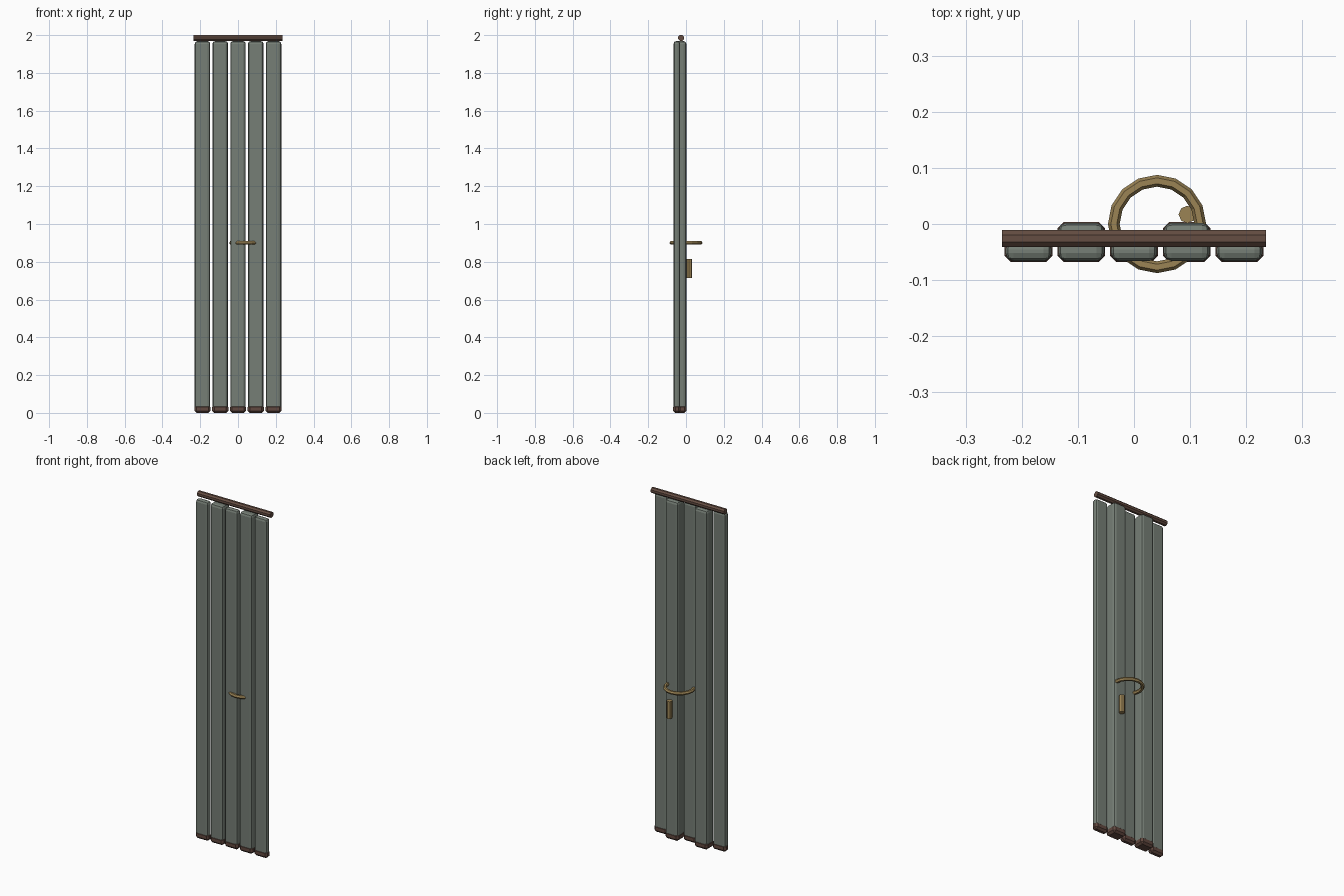
import bpy
from math import pi

if "Cube" in bpy.data.objects:
    bpy.data.objects.remove(bpy.data.objects["Cube"])


def material(name, rgb):
    m = bpy.data.materials.new(name)
    m.diffuse_color = (*rgb, 1)
    m.use_nodes = True
    m.node_tree.nodes["Principled BSDF"].inputs["Base Color"].default_value = m.diffuse_color
    return m


CLOTH = material("cloth", (0.18, 0.21, 0.18))
WOOD = material("dark_wood", (0.13, 0.075, 0.055))
HEM = material("hem_cloth", (0.12, 0.065, 0.05))
GOLD = material("brass", (0.33, 0.23, 0.09))


def finish(name, mat):
    ob = bpy.context.object
    ob.name = name
    ob.data.materials.append(mat)
    return ob


def soft_box(name, mat, x, y, z, bevel, segments):
    # box from (low, high) ranges with bevelled edges
    loc = [(a + b) / 2 for a, b in (x, y, z)]
    bpy.ops.mesh.primitive_cube_add(size=1, location=loc)
    ob = finish(name, mat)
    ob.scale = [b - a for a, b in (x, y, z)]
    bpy.ops.object.transform_apply(location=False, rotation=False, scale=True)
    mod = ob.modifiers.new("bevel", 'BEVEL')
    mod.width = bevel
    mod.segments = segments
    return ob


# curtain folds with hems: flush at the front, every second one deeper
FRONT = -0.066
for i in range(5):
    cx = (i - 2) * 0.094
    back = 0.002 if i % 2 else -0.031
    soft_box(f"curtain_fold_{i + 1}", CLOTH, (cx - 0.041, cx + 0.041),
             (FRONT, back), (0.012, 1.968), 0.014, 2)
    soft_box(f"hem_{i + 1}", HEM, (cx - 0.0425, cx + 0.0425),
             (FRONT - 0.0015, back + 0.0015), (0.0, 0.042), 0.011, 1)

# curtain rod
bpy.ops.mesh.primitive_cylinder_add(vertices=8, radius=0.0165, depth=0.47,
                                    location=(0, -0.026, 1.9848))
rod = finish("curtain_rod", WOOD)
rod.rotation_euler = (pi / 8, pi / 2, 0)
rod.rotation_mode = 'XYZ'
for v in rod.data.vertices:  # turn a flat side up
    x, y = v.co.x, v.co.y
    v.co.x, v.co.y = x * 0.92388 - y * 0.38268, x * 0.38268 + y * 0.92388
rod.rotation_euler = (0, pi / 2, 0)

# tieback ring round the middle of the curtain
bpy.ops.mesh.primitive_torus_add(major_segments=16, minor_segments=6,
                                 major_radius=0.077, minor_radius=0.0105,
                                 location=(0.041, 0, 0.9))
finish("tieback_ring", GOLD)

# tassel hanging behind
bpy.ops.mesh.primitive_cylinder_add(vertices=8, radius=0.0155, depth=0.1,
                                    location=(0.095, 0.017, 0.765))
finish("tassel", GOLD)
